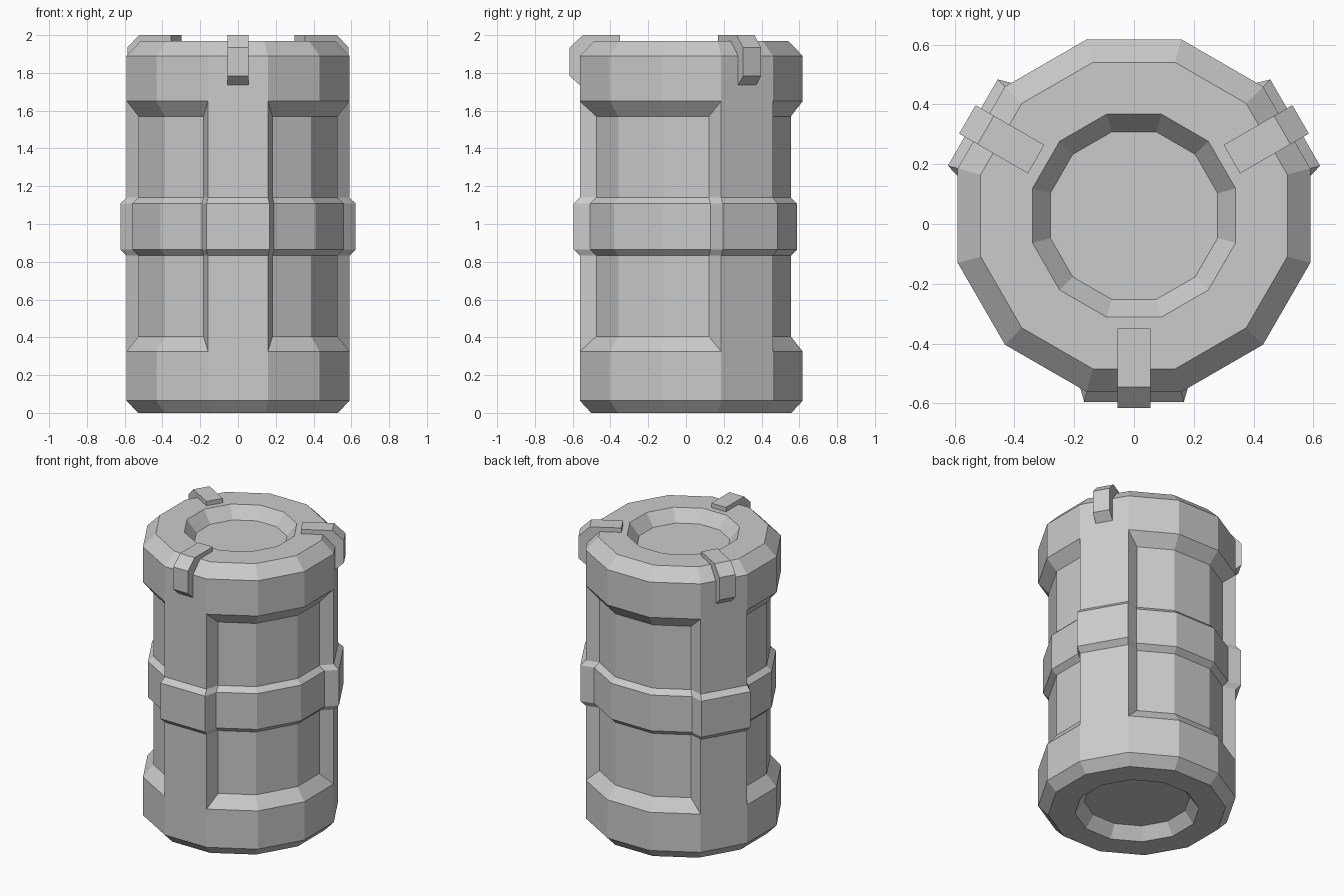
import bpy, bmesh, math
from mathutils import Vector

if "Cube" in bpy.data.objects:
    bpy.data.objects.remove(bpy.data.objects["Cube"])

CY = 0.028                                   # barrel axis offset in y
RIBS = [math.radians(a) for a in (-90, 30, 150)]
T15 = math.tan(math.radians(15))


def polar(angle, out, side, z):
    """Point at distance `out` along angle and `side` across it."""
    c, s = math.cos(angle), math.sin(angle)
    return Vector((out * c - side * s, CY + out * s + side * c, z))


def section(z, rib, pocket=None, edge=None):
    """12-sided ring; with a pocket, the three faces between ribs sit inward."""
    half = rib * T15
    pts = []
    for a in RIBS:
        pts += [polar(a, rib, -half, z), polar(a, rib, half, z)]
        p = pocket or rib
        t = edge if pocket else half
        first, last = a + math.radians(30), a + math.radians(90)
        pts += [polar(first, p, -t, z), polar(first, p, p * T15, z),
                polar(last, p, -p * T15, z), polar(last, p, t, z)]
    return pts


def finish(bm, name):
    bmesh.ops.remove_doubles(bm, verts=bm.verts, dist=0.0005)
    bmesh.ops.recalc_face_normals(bm, faces=bm.faces)
    me = bpy.data.meshes.new(name)
    bm.to_mesh(me)
    bm.free()
    ob = bpy.data.objects.new(name, me)
    bpy.context.collection.objects.link(ob)
    return ob


def loft(name, rings):
    bm = bmesh.new()
    loops = [[bm.verts.new(p) for p in r] for r in rings]
    for lo, hi in zip(loops, loops[1:]):
        for i in range(len(lo)):
            j = (i + 1) % len(lo)
            bm.faces.new((lo[i], lo[j], hi[j], hi[i]))
    bm.faces.new(loops[0][::-1])
    bm.faces.new(loops[-1])
    return finish(bm, name)


# Barrel: dished base, side pockets, raised middle band, dished lid
body = (0.59, 0.527, 0.093)
band = (0.623, 0.56, 0.102)
loft("barrel", [
    section(0.08, 0.315), section(0, 0.37), section(0, 0.53),
    section(0.065, 0.59), section(0.325, 0.59),
    section(0.405, *body), section(0.832, *body),
    section(0.865, *band), section(1.108, *band),
    section(1.14, *body), section(1.57, *body),
    section(1.65, 0.59), section(1.89, 0.59),
    section(1.97, 0.513), section(1.97, 0.34), section(1.89, 0.28)])

# Lid latches: hooked profile swept across each rib
hook = [(0.378, 1.95), (0.378, 2.0), (0.573, 2.0), (0.644, 1.935), (0.644, 1.783),
        (0.59, 1.735), (0.57, 1.735), (0.57, 1.88), (0.51, 1.95)]
for n, a in enumerate(RIBS):
    loft(f"lid_latch_{n + 1}", [[polar(a, r, s, z) for r, z in hook]
                                for s in (-0.055, 0.055)])
